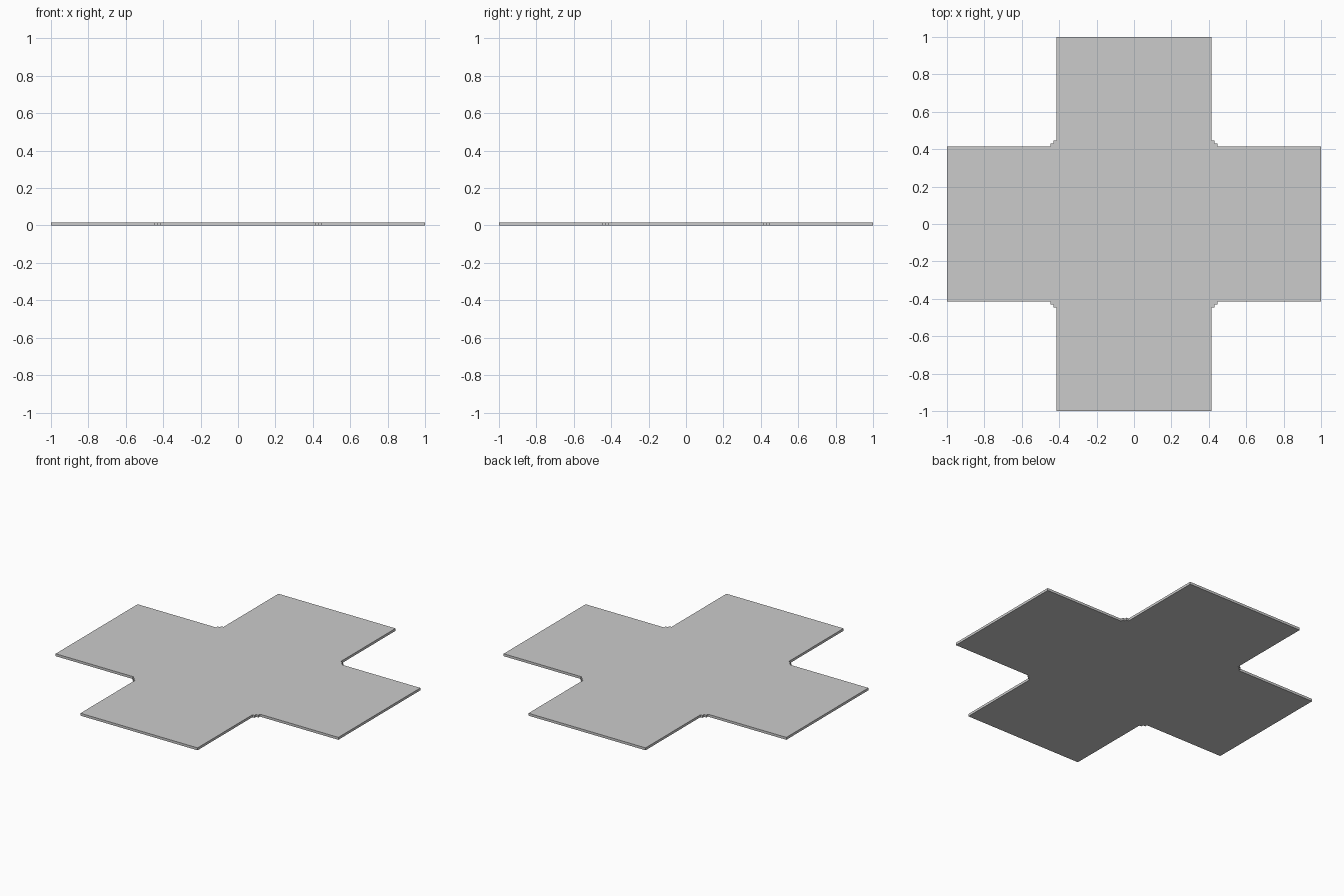
import bpy, bmesh

if "Cube" in bpy.data.objects:
    bpy.data.objects.remove(bpy.data.objects["Cube"])

U = 2 / 128            # one grid step: plate thickness and notch size
A = 26.5 * U           # half width of each arm

# One quadrant of the outline, counter-clockwise, with stepped inner corner
quadrant = [(1, -A), (1, A),
            (A + 2 * U, A), (A + 2 * U, A + U),
            (A + U, A + U), (A + U, A + 2 * U),
            (A, A + 2 * U)]

# Repeat the quadrant by quarter turns
outline = []
for turn in range(4):
    outline += quadrant
    quadrant = [(-y, x) for x, y in quadrant]

# Extrude the outline into a thin flat plate
bm = bmesh.new()
base = bm.faces.new([bm.verts.new((x, y, 0)) for x, y in outline])
top = bmesh.ops.extrude_face_region(bm, geom=[base], use_keep_orig=True)
bmesh.ops.translate(bm, vec=(0, 0, U),
                    verts=[g for g in top["geom"] if isinstance(g, bmesh.types.BMVert)])
bmesh.ops.recalc_face_normals(bm, faces=bm.faces)

mesh = bpy.data.meshes.new("cross_plate")
bm.to_mesh(mesh)
bm.free()
plate = bpy.data.objects.new("cross_plate", mesh)
bpy.context.collection.objects.link(plate)
